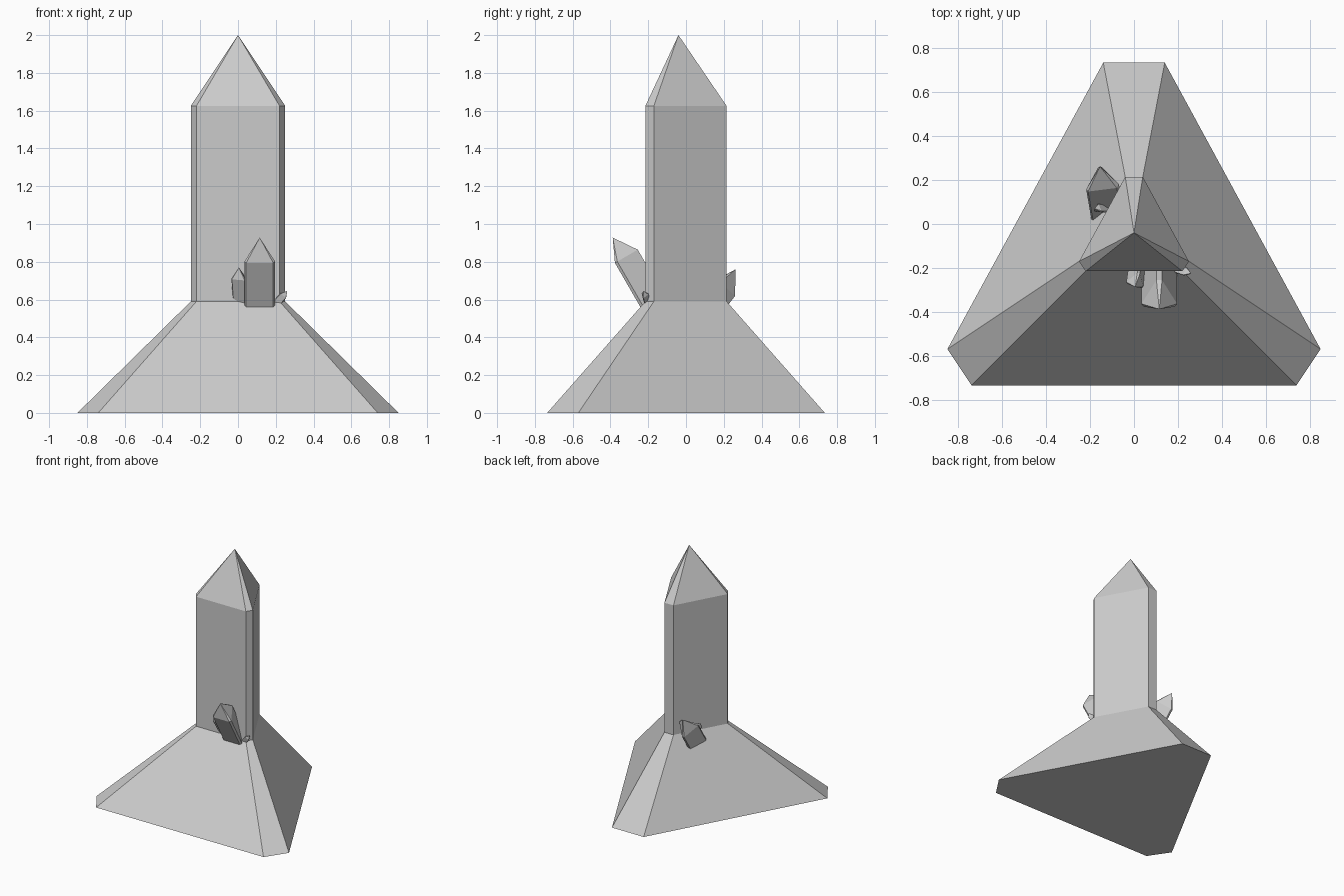
import bpy
from mathutils import Vector, Matrix

if "Cube" in bpy.data.objects:
    bpy.data.objects.remove(bpy.data.objects["Cube"])

# Right half of the six-sided section (triangle with cut corners), at shaft and foot
SHAFT = [(0.22, -0.215), (0.25, -0.17), (0.04, 0.215)]
FOOT = [(0.74, -0.735), (0.85, -0.57), (0.14, 0.735)]
TIP_Y, TIP_H = -0.04, 0.375


def spire(name, rings, tip):
    """Stack mirrored section rings (half section, z), close the bottom, end in a point."""
    verts, faces = [], []
    for half, z in rings:
        verts += [(x, y, z) for x, y in half]
        verts += [(-x, y, z) for x, y in reversed(half)]
    n = 6
    for r in range(len(rings) - 1):
        for i in range(n):
            a, b = r * n + i, r * n + (i + 1) % n
            faces.append((a, b, b + n, a + n))
    last = (len(rings) - 1) * n
    verts.append(tip)
    faces += [(last + i, last + (i + 1) % n, len(verts) - 1) for i in range(n)]
    faces.append(tuple(reversed(range(n))))
    mesh = bpy.data.meshes.new(name)
    mesh.from_pydata(verts, [], faces)
    obj = bpy.data.objects.new(name, mesh)
    bpy.context.collection.objects.link(obj)
    return obj


def shard(name, tip, axis, front, scale, length):
    """Small leaning copy of the spire; its broad face looks towards front."""
    z = Vector(axis).normalized()
    f = Vector(front)
    y = -(f - f.dot(z) * z).normalized()
    x = y.cross(z)
    obj = spire(name, [(SHAFT, -length / scale), (SHAFT, -TIP_H)], (0, TIP_Y, 0))
    rot = Matrix((x, y, z)).transposed()
    loc = Vector(tip) - rot @ Vector((0, TIP_Y * scale, 0))
    obj.matrix_world = Matrix.LocRotScale(loc, rot, (scale,) * 3)


# Main crystal with flared foot
spire("main_crystal", [(FOOT, 0), (SHAFT, 0.59), (SHAFT, 1.625)], (0, TIP_Y, 2))

# Side shards growing where the shaft meets the foot
shard("front_shard", (0.115, -0.388, 0.928), (0, -0.5, 0.866), (0, -1, 0), 0.325, 0.45)
shard("front_small_shard", (0.005, -0.287, 0.77), (-0.08, -0.55, 1), (-0.3, -1, 0), 0.16, 0.2)
shard("front_tiny_shard", (0.26, -0.225, 0.645), (0.6, -0.2, 0.65), (0.2, -1, 0), 0.08, 0.13)
shard("back_shard", (-0.155, 0.262, 0.76), (-0.1, 0.58, 0.75), (-0.88, 0.48, 0), 0.3, 0.36)
shard("back_tiny_shard", (-0.18, 0.07, 0.665), (-0.5, 0.05, 0.75), (-0.88, 0.48, 0), 0.08, 0.18)
